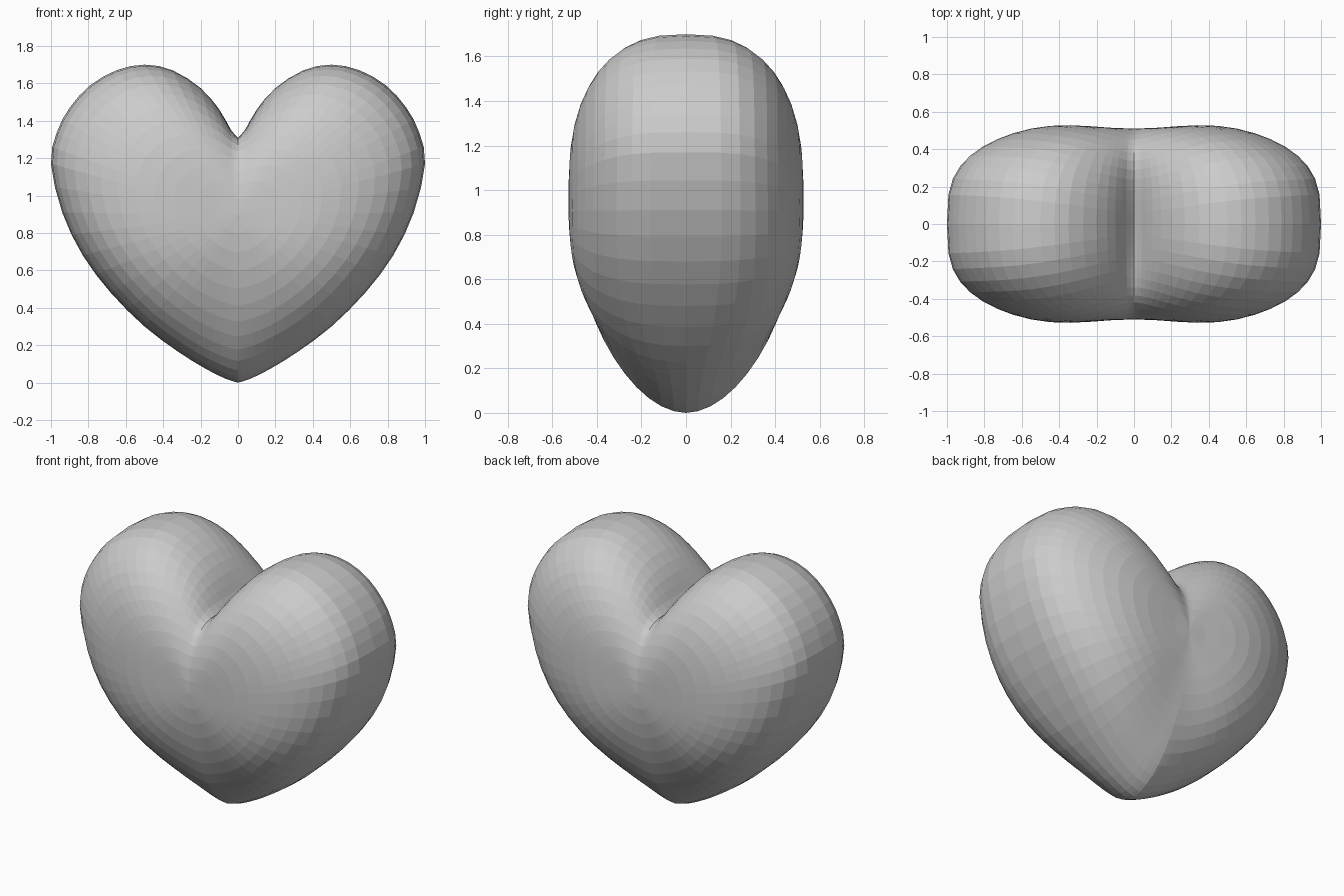
import bpy, bmesh, math

if "Cube" in bpy.data.objects:
    bpy.data.objects.remove(bpy.data.objects["Cube"])

# Right half of the front outline (x, z), from bottom tip to cleft
HALF = [(0, 0), (0.06, 0.018), (0.17, 0.072), (0.32, 0.165), (0.5, 0.30),
        (0.68, 0.48), (0.83, 0.68), (0.94, 0.91), (1.0, 1.17), (0.97, 1.335),
        (0.9, 1.47), (0.79, 1.59), (0.65, 1.67), (0.5, 1.70), (0.35, 1.67),
        (0.2, 1.575), (0.1, 1.46), (0.04, 1.355), (0, 1.30)]
CENTRE_Z, DEPTH, STEPS, RINGS = 0.9, 0.51, 2, 13


def catmull(pts, steps):
    """Smooth curve through the points."""
    out = []
    for i in range(len(pts) - 1):
        a, b, c = pts[max(i - 1, 0)], pts[i], pts[i + 1]
        d = pts[min(i + 2, len(pts) - 1)]
        for s in range(steps):
            t = s / steps
            out.append(tuple(0.5 * (2 * q + (r - p) * t + (2 * p - 5 * q + 4 * r - w) * t * t
                                    + (3 * q - p - 3 * r + w) * t ** 3)
                             for p, q, r, w in zip(a, b, c, d)))
    return out + [pts[-1]]


# Full outline in polar form; angle 0 = straight down
half = catmull(HALF, STEPS)
polar = [(math.atan2(x, CENTRE_Z - z), math.hypot(x, z - CENTRE_Z)) for x, z in half]
polar += [(2 * math.pi - a, r) for a, r in polar[-2:0:-1]]
N = len(polar)


def soft_radius(angle, width=0.38):
    """Outline radius blurred over the angle, for the rounder front and back."""
    total = weight = 0
    for i, (a, r) in enumerate(polar):
        span = (polar[(i + 1) % N][0] - polar[i - 1][0]) % (2 * math.pi)
        d = (a - angle + math.pi) % (2 * math.pi) - math.pi
        w = span * math.exp(-(d / width) ** 2 / 2)
        total, weight = total + w * r, weight + w
    return total / weight


soft = [soft_radius(a) for a, r in polar]


def surface_point(i, t, side):
    a, r = polar[i]
    s = t * t
    rad = t * (soft[i] * (1 - s) + r * s)
    x, z = rad * math.sin(a), CENTRE_Z - rad * math.cos(a)
    c = math.cos(a)
    # fullness of the section: full at the lobes, leaner at tip and cleft
    n = 3.2 - (1.3 * c * c if c > 0 else 0.3 * c ** 2 + 0.9 * c ** 6)
    u = (x / 0.5) ** 2
    lobe = 1 + 0.06 * u * math.exp(1 - u)             # slightly deeper lobes
    y = DEPTH * lobe * max(0, 1 - t ** n) ** (1 / n)
    return (x, side * y, z)


# Heart body: rings from the front pole over the rim to the back pole
bm = bmesh.new()
levels = [(math.sin(k / RINGS * math.pi / 2), -1) for k in range(1, RINGS + 1)]
levels += [(t, 1) for t, _ in levels[-2::-1]]
rings = [[bm.verts.new(surface_point(i, t, s)) for i in range(N)] for t, s in levels]
for lo, hi in zip(rings, rings[1:]):
    for i in range(N):
        j = (i + 1) % N
        bm.faces.new((lo[i], lo[j], hi[j], hi[i]))
for ring, side in ((rings[0], -1), (rings[-1], 1)):
    pole = bm.verts.new((0, side * DEPTH, CENTRE_Z))
    for i in range(N):
        bm.faces.new((pole, ring[i], ring[(i + 1) % N]))
bmesh.ops.recalc_face_normals(bm, faces=bm.faces)

mesh = bpy.data.meshes.new("heart")
bm.to_mesh(mesh)
bm.free()
bpy.context.collection.objects.link(bpy.data.objects.new("heart", mesh))
